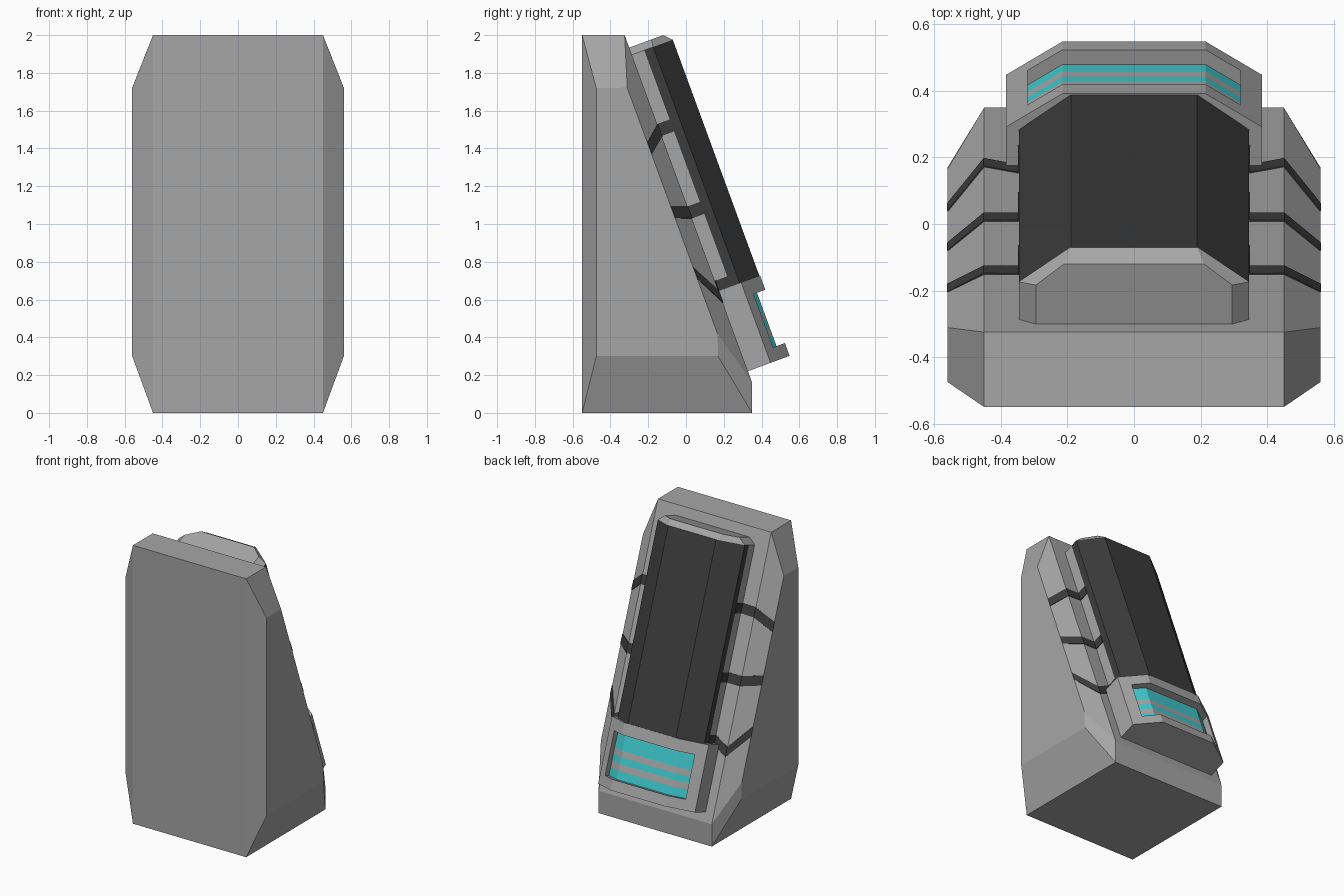
import bpy, bmesh
from mathutils import Vector

cube = bpy.data.objects.get("Cube")
if cube:
    bpy.data.objects.remove(cube, do_unlink=True)


def material(name, rgb):
    m = bpy.data.materials.new(name)
    m.use_nodes = True
    m.diffuse_color = (*rgb, 1)
    m.node_tree.nodes["Principled BSDF"].inputs["Base Color"].default_value = (*rgb, 1)
    return m


GREY = material("mid grey", (0.38, 0.38, 0.38))
DARK = material("charcoal", (0.045, 0.045, 0.045))
TEAL = material("teal glow", (0.05, 0.58, 0.61))

# Tilted frame of the sloping face: s runs down the slope, h stands off it
ORIGIN = Vector((0, -0.325, 2))
DOWN = Vector((0, 0.675, -1.84)).normalized()
OUT = Vector((0, -DOWN.z, DOWN.y))


def on_slope(x, s, h):
    return ORIGIN + DOWN * s + OUT * h + Vector((x, 0, 0))


def loft(name, rings, mats, rule=lambda i, j: 0):
    """Join closed rings of points, cap both ends, colour by ring and column."""
    bm = bmesh.new()
    loops = [[bm.verts.new(p) for p in ring] for ring in rings]
    n = len(loops[0])
    for i in range(len(loops) - 1):
        for j in range(n):
            k = (j + 1) % n
            f = bm.faces.new((loops[i][j], loops[i][k], loops[i + 1][k], loops[i + 1][j]))
            f.material_index = rule(i, j)
    bm.faces.new(loops[0])
    bm.faces.new(loops[-1])
    bmesh.ops.remove_doubles(bm, verts=bm.verts, dist=0.0002)
    bmesh.ops.recalc_face_normals(bm, faces=bm.faces)
    me = bpy.data.meshes.new(name)
    bm.to_mesh(me)
    bm.free()
    for m in mats:
        me.materials.append(m)
    ob = bpy.data.objects.new(name, me)
    bpy.context.collection.objects.link(ob)
    return ob


def mirrored(half):
    """Full section from its +x half, listed from the base to the top."""
    return half + [(-x, h) for x, h in reversed(half)]


def section(half, s):
    return [on_slope(x, s, h) for x, h in mirrored(half)]


# Wedge body with chamfered sides
EDGE_H = -0.083
inner = [(-0.55, 0), (-0.55, 2), (-0.325, 2), (0.35, 0.16), (0.35, 0)]
hi, lo = on_slope(0, 0.266, EDGE_H), on_slope(0, 1.654, EDGE_H)
outer = [(-0.475, 0.3), (-0.475, 1.72), (hi.y, hi.z), (lo.y, lo.z), (0.17, 0.3)]
loft("wedge_body",
     [[(x, y, z) for y, z in prof]
      for x, prof in ((-0.56, outer), (-0.45, inner), (0.45, inner), (0.56, outer))],
     [GREY])

# Raised bar with dark cover and chamfered grey top end
bar = [(0.345, -0.01), (0.345, 0.07), (0.345, 0.12), (0.19, 0.231)]
bar_end = [(0.295, -0.01), (0.295, 0.07), (0.295, 0.125), (0.21, 0.1925)]
loft("raised_bar",
     [section(bar_end, 0.0705), section(bar, 0.111), section(bar, 1.445)],
     [GREY, DARK],
     lambda i, j: 1 if i > 0 and 1 <= j <= 5 else 0)

# Lower housing with a recessed striped light panel
DEPTH = 0.047
rail = [(0.385, -0.01), (0.385, 0.128), (0.32, 0.169), (0.32, 0.169), (0.215, 0.235)]
recess = rail[:3] + [(x, h - DEPTH) for x, h in rail[3:]]
top_s, low_s = 1.522, 1.823
stations = [top_s + (low_s - top_s) * f for f in (0, 0.36, 0.5, 0.65, 0.8, 1)]
rings = [section(rail, 1.441), section(rail, top_s)]
rings += [section(recess, s) for s in stations]
rings += [section(rail, low_s), section(rail, 1.895)]
loft("light_housing", rings, [GREY, TEAL],
     lambda i, j: 1 if i in (2, 4, 6) and 3 <= j <= 5 else 0)

# Dark bands wrapping from the outer edge across to the bar
skin = [(0.562, -0.081), (0.4515, 0.004), (0.349, 0.004), (0.349, 0.07)]
base = [(0.558, -0.083), (0.45, -0.001), (0.344, -0.001), (0.344, 0.07)]
bands = {"upper": (0.608, 0.538, 0.535, 0.535),
         "middle": (0.968, 1.0, 1.0, 1.0),
         "lower": (1.312, 1.475, 1.42, 1.42)}
for level, path in bands.items():
    for side, sign in (("left", 1), ("right", -1)):
        rings = []
        for half_width in (-0.034, 0.034):
            front = [on_slope(sign * x, s + half_width, h) for (x, h), s in zip(skin, path)]
            back = [on_slope(sign * x, s + half_width, h) for (x, h), s in zip(base, path)]
            rings.append(front + back[::-1])
        loft(f"{level}_band_{side}", rings, [DARK])
